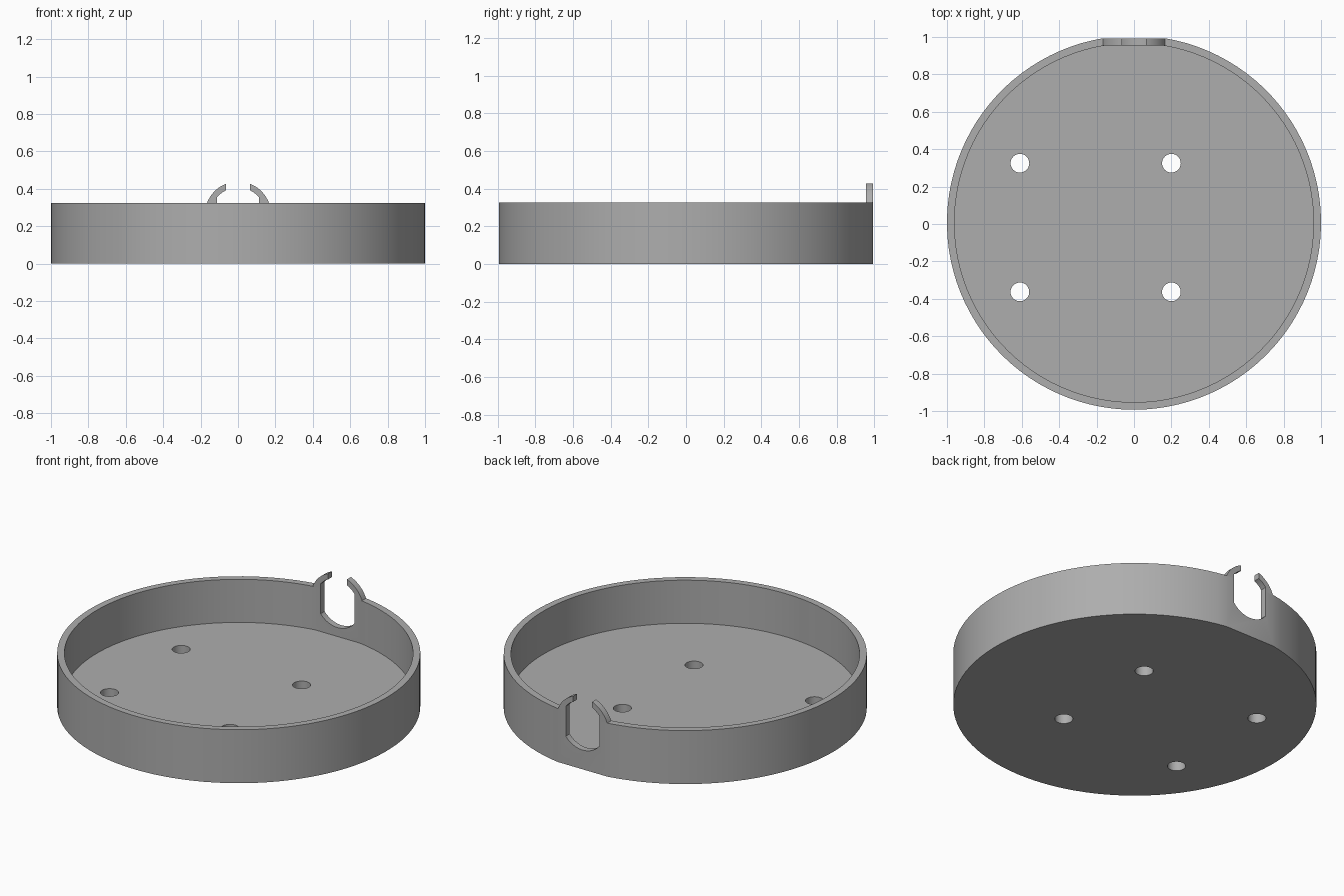
import bpy, bmesh, math
from mathutils import Vector

cube = bpy.data.objects.get("Cube")
if cube:
    bpy.data.objects.remove(cube)

CY = 0.007                        # centre of the round tray in y
BACK, PLATE = 0.993, 0.955        # outer and inner planes of the flat back
RIM, FLOOR = 0.325, 0.063
CLIP_Z, CLIP_OUT, CLIP_IN = 0.262, 0.177, 0.145
SLOT, GAP = 0.113, 0.064          # half widths of the slot and its mouth

grey = bpy.data.materials.new("plain_grey")
grey.use_nodes = True
colour = (0.42, 0.42, 0.42, 1)
grey.diffuse_color = colour
grey.node_tree.nodes["Principled BSDF"].inputs["Base Color"].default_value = colour


def arc(cx, cy, r, start, end, steps):
    return [(cx + r * math.cos(start + (end - start) * i / steps),
             cy + r * math.sin(start + (end - start) * i / steps))
            for i in range(steps + 1)]


def prism(name, outline, low, high, along_y=False):
    """Extrude a closed outline along z, or along y when drawn in x and z."""
    bm = bmesh.new()
    place = (lambda a, b: (a, low, b)) if along_y else (lambda a, b: (a, b, low))
    face = bm.faces.new([bm.verts.new(place(a, b)) for a, b in outline])
    top = bmesh.ops.extrude_face_region(bm, geom=[face])["geom"]
    move = Vector((0, high - low, 0) if along_y else (0, 0, high - low))
    bmesh.ops.translate(bm, vec=move,
                        verts=[v for v in top if isinstance(v, bmesh.types.BMVert)])
    bmesh.ops.recalc_face_normals(bm, faces=bm.faces)
    mesh = bpy.data.meshes.new(name)
    bm.to_mesh(mesh)
    bm.free()
    mesh.materials.append(grey)
    obj = bpy.data.objects.new(name, mesh)
    bpy.context.collection.objects.link(obj)
    return obj


def flat_backed_disc(r, back):
    half = math.acos((back - CY) / r)
    return arc(0, CY, r, math.pi / 2 + half, math.pi * 2.5 - half, 100)


def activate(obj):
    bpy.ops.object.select_all(action='DESELECT')
    obj.select_set(True)
    bpy.context.view_layer.objects.active = obj


def cut(obj, cutter):
    cutter.hide_render = True
    mod = obj.modifiers.new("cut", 'BOOLEAN')
    mod.operation, mod.solver, mod.object = 'DIFFERENCE', 'EXACT', cutter
    activate(obj)
    bpy.ops.object.modifier_apply(modifier=mod.name)
    bpy.data.objects.remove(cutter)


# Round tray with a flat patch at the back
tray = prism("tray", flat_backed_disc(1, BACK), 0, RIM)
cut(tray, prism("cavity_cutter", flat_backed_disc(0.96, PLATE), FLOOR, 1))

# Four screw holes through the floor
for x in (-0.61, 0.2):
    for y in (-0.363, 0.325):
        cut(tray, prism("hole_cutter", arc(x, y, 0.05, 0, math.tau, 32)[:-1], -0.1, 0.2))

# Round-bottomed slot in the flat back
side = math.acos(SLOT / CLIP_IN)
slot = arc(0, CLIP_Z, CLIP_IN, math.pi + side, math.tau - side, 20)
cut(tray, prism("slot_cutter", slot + [(SLOT, 0.5), (-SLOT, 0.5)], 0.9, 1.1, True))

# Pair of curved clip arms above the slot
base = math.asin((RIM - CLIP_Z) / CLIP_OUT)
outer = arc(0, CLIP_Z, CLIP_OUT, base, math.acos(GAP / CLIP_OUT), 12)
inner = arc(0, CLIP_Z, CLIP_IN, math.acos(GAP / CLIP_IN), side, 8)
arm = outer + inner + [(SLOT, RIM)]
parts = [tray]
for name, sign in (("left_clip_arm", 1), ("right_clip_arm", -1)):
    parts.append(prism(name, [(sign * x, z) for x, z in arm], PLATE, BACK, True))

for part in parts:
    activate(part)
    bpy.ops.object.shade_smooth_by_angle(angle=math.radians(25))
